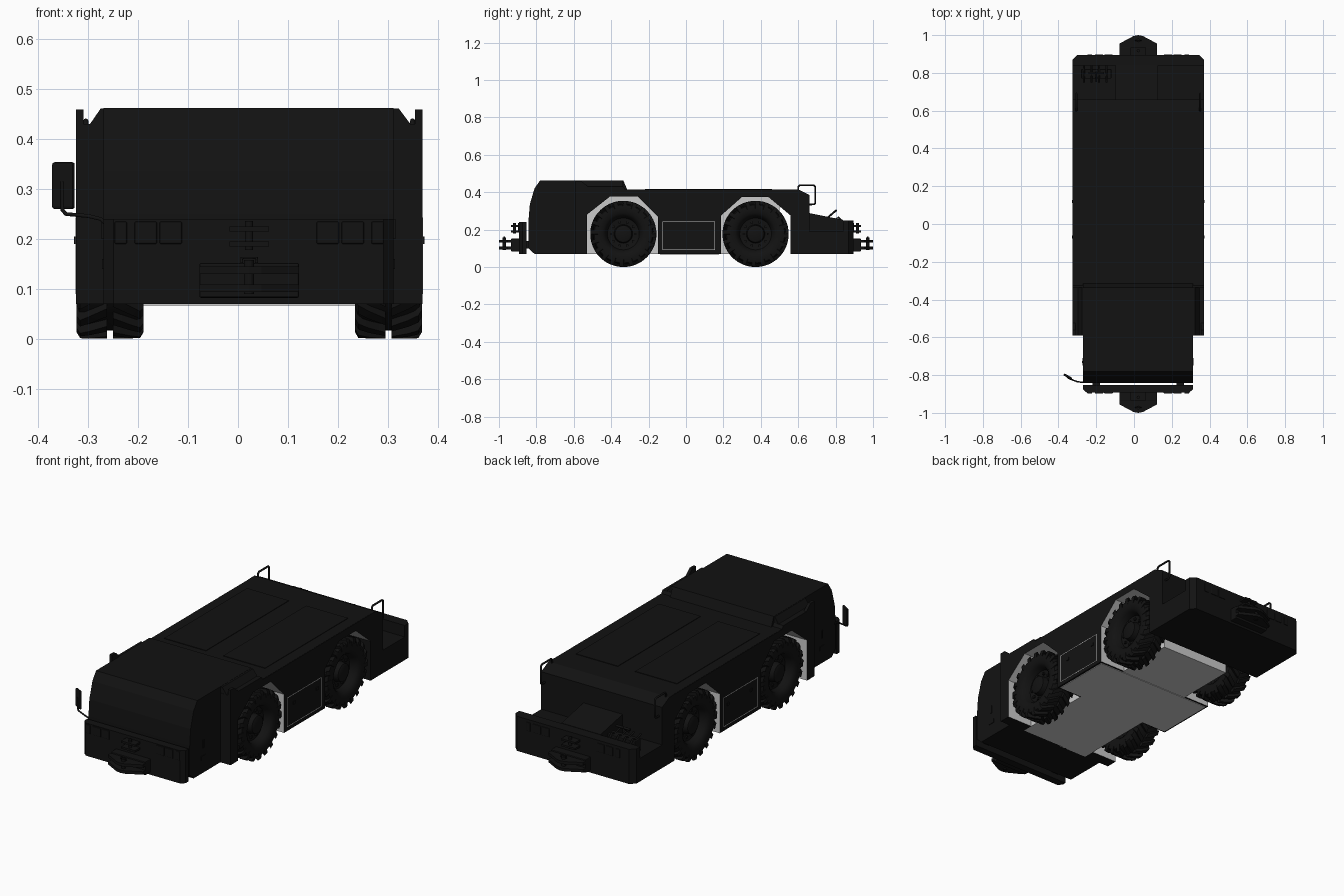
import bpy, bmesh, math
from mathutils import Vector

if "Cube" in bpy.data.objects:
    bpy.data.objects.remove(bpy.data.objects["Cube"])

C, W = 0.0225, 0.3475          # body centre line and half width
WHEELS = (-0.335, 0.372)       # axle positions
BLACK = bpy.data.materials.new("black_paint")
BLACK.diffuse_color = (0.006, 0.006, 0.006, 1)
BLACK.use_nodes = True
BLACK.node_tree.nodes["Principled BSDF"].inputs["Base Color"].default_value = BLACK.diffuse_color
GREY = bpy.data.materials.new("bare_grey")
GREY.diffuse_color = (0.6, 0.6, 0.6, 1)
GREY.use_nodes = True
GREY.node_tree.nodes["Principled BSDF"].inputs["Base Color"].default_value = GREY.diffuse_color


def finish(name, bm, mat=BLACK, smooth=False):
    bmesh.ops.recalc_face_normals(bm, faces=bm.faces)
    me = bpy.data.meshes.new(name)
    bm.to_mesh(me)
    bm.free()
    ob = bpy.data.objects.new(name, me)
    bpy.context.collection.objects.link(ob)
    if mat:
        me.materials.append(mat)
    if smooth:
        bpy.ops.object.select_all(action='DESELECT')
        bpy.context.view_layer.objects.active = ob
        ob.select_set(True)
        bpy.ops.object.shade_smooth_by_angle(angle=math.radians(35))
    return ob


def prism(name, pts, axis, a, b, mat=BLACK):
    """Extrude a 2D outline along an axis (outline uses the other two axes in order)."""
    bm = bmesh.new()
    def place(p, t):
        v = list(p)
        v.insert("xyz".index(axis), t)
        return v
    f = bm.faces.new([bm.verts.new(place(p, a)) for p in pts])
    ext = bmesh.ops.extrude_face_region(bm, geom=[f])
    off = Vector(place((0, 0), b - a))
    bmesh.ops.translate(bm, verts=[v for v in ext["geom"] if isinstance(v, bmesh.types.BMVert)], vec=off)
    return finish(name, bm, mat)


def box(name, x, y, z, mat=BLACK, bevel=0):
    x, y = sorted(x), sorted(y)
    ob = prism(name, [(x[0], y[0]), (x[1], y[0]), (x[1], y[1]), (x[0], y[1])], "z", z[0], z[1], mat)
    if bevel:
        m = ob.modifiers.new("bevel", "BEVEL")
        m.width, m.segments = bevel, 2
    return ob


def tube(name, pts, r, closed=False):
    cu = bpy.data.curves.new(name, "CURVE")
    cu.dimensions, cu.bevel_depth, cu.bevel_resolution = "3D", r, 2
    cu.use_fill_caps = True
    sp = cu.splines.new("POLY")
    sp.points.add(len(pts) - 1)
    for q, p in zip(sp.points, pts):
        q.co = (*p, 1)
    sp.use_cyclic_u = closed
    cu.materials.append(BLACK)
    ob = bpy.data.objects.new(name, cu)
    bpy.context.collection.objects.link(ob)
    return ob


def pin(name, x, y, z0, z1, r):
    pts = [(x + r * math.cos(i * math.pi / 8), y + r * math.sin(i * math.pi / 8)) for i in range(16)]
    return prism(name, pts, "z", z0, z1)


def lathe(bm, profile, n=48):
    """Revolve (x, radius) points about the x axis."""
    rings = [[bm.verts.new((x, r * math.cos(2 * math.pi * i / n), r * math.sin(2 * math.pi * i / n)))
              for i in range(n)] for x, r in profile]
    for a, b in zip(rings, rings[1:]):
        for i in range(n):
            bm.faces.new((a[i], a[i - 1], b[i - 1], b[i]))
    return rings


# Chassis core and floor between the wheels
box("chassis", (C - .20, C + .20), (-.59, .50), (.07, .40), GREY)
box("floor_plate", (C - W + .01, C + W - .01), (-.14, .177), (.067, .075), GREY)

# Side panels with octagonal wheel arches
side = [(-.59, .07), (-.53, .07), (-.53, .28), (-.405, .378), (-.26, .378), (-.15, .27), (-.15, .07),
        (.187, .07), (.187, .275), (.30, .375), (.44, .375), (.56, .275), (.56, .414), (-.325, .414),
        (-.335, .43), (-.59, .43)]
for s, label in ((-1, "left"), (1, "right")):
    ob = prism(label + "_side_panel", side, "x", C + s * W, C + s * .20)
    ob.data.materials.append(GREY)
    for p in ob.data.polygons:      # grey arch lining
        d = min(math.hypot(p.center.y - w, p.center.z - .178) for w in WHEELS)
        if abs(p.normal.x) < .5 and d < .23 and .1 < p.center.z < .4:
            p.material_index = 1
    # thin outline of the service hatch, with hinges
    xs = (C + s * (W - .002), C + s * (W + .001))
    for z in (.09, .24):
        box(label + "_hatch_trim", xs, (-.125, .155), (z, z + .003), GREY)
    for y in (-.125, .152):
        box(label + "_hatch_trim", xs, (y, y + .003), (.09, .243), GREY)
    for y in (-.07, .12):
        box(label + "_hatch_knob", (C + s * W, C + s * (W + .004)), (y - .008, y + .008), (.19, .205))
    # upright fin beside the cab
    prism(label + "_cab_fin", [(-.59, .40), (-.59, .46), (-.56, .46), (-.50, .41)], "x",
          C + s * W, C + s * (W - .015))
    # rear corner handrail
    x = C + s * (W - .02)
    tube(label + "_handrail", [(x, .60, .40), (x, .60, .43), (x, .607, .437), (x, .683, .437), (x, .691, .43),
                               (x, .691, .342), (x, .684, .335), (x, .65, .335)], .005)

# Deck with raised hatches
box("deck", (C - W + .002, C + W - .002), (-.33, .56), (.385, .415))
for x0, x1 in ((-.27, -.03), (.07, .31)):
    box("deck_hatch", (x0, x1), (-.22, .46), (.41, .418))

# Cab front and roof
cab = [(-.842, .10), (-.81, .07), (-.585, .07), (-.585, .40), (-.315, .40), (-.315, .415), (-.335, .463),
       (-.78, .463), (-.81, .42), (-.835, .335), (-.842, .25)]
prism("cab", cab, "x", -.27, .312)
prism("cab_shoulders", [(-.297, .42), (-.297, .43), (-.275, .462), (.322, .462), (.346, .43), (.346, .42)],
      "y", -.589, -.336)
for s, x in ((-1, -.27), (1, .312)):
    box("cab_step", (x, x + s * .003), (-.75, -.71), (.14, .16))
    box("cab_handle", (x, x + s * .004), (-.735, -.725), (.20, .24))

# Bumpers with chamfered corners: the front one stands clear of the cab
prism("front_bumper", [(-.27, -.852), (-.27, -.875), (-.25, -.893), (.292, -.893), (.312, -.875), (.312, -.852)],
      "z", .07, .24)
for x in (-.2, .245):
    box("bumper_bracket", (x - .02, x + .02), (-.855, -.83), (.10, .14))
prism("rear_bumper", [(C - W, .84), (C - W, .87), (C - W + .025, .895), (C + W - .025, .895), (C + W, .87),
                      (C + W, .84)], "z", .07, .25)

# Rear body with the low tray and sloping centre cover
prism("rear_body", [(.56, .07), (.85, .07), (.85, .19), (.66, .19), (.66, .385), (.60, .415), (.56, .415)],
      "x", C - W, C + W)
prism("rear_centre_cover", [(.65, .18), (.65, .29), (.70, .28), (.84, .252), (.84, .18)], "x", C - .12, C + .105)

# Hydraulic couplings in the tray
box("coupling_block", (-.28, -.12), (.77, .82), (.19, .255), bevel=.004)
for i in range(4):
    x = -.265 + i * .04
    tube("coupling_hose", [(x, .75, .265), (x, .79, .25), (x, .815, .265), (x, .84, .24)], .005)
tube("tray_lever", [(-.20, .755, .262), (-.20, .805, .305)], .005)
tube("tray_lever_grip", [(-.24, .80, .30), (-.16, .80, .30)], .006)

# Towing hitches and lamps at both ends
for s, label in ((-1, "front"), (1, "rear")):
    f = lambda y: s * y
    box(label + "_hitch_block", (C - .1, C + .1), (f(.86), f(.935)), (.082, .152), bevel=.004)
    jaw = [(C - .10, f(.88)), (C - .10, f(.955)), (C - .025, f(.995)), (C, f(1)), (C + .025, f(.995)),
           (C + .10, f(.955)), (C + .10, f(.88))]
    for z in (.094, .13):
        prism(label + "_hitch_jaw", jaw, "z", z, z + .015)
    pin(label + "_hitch_pin", C, f(.972), .09, .158, .01)
    tube(label + "_pin_handle", [(C - .015, f(.972), .152), (C - .015, f(.972), .162), (C + .015, f(.972), .162),
                                 (C + .015, f(.972), .152)], .003)
    for z in (.185, .215):
        box(label + "_upper_jaw", (C - .04, C + .04), (f(.88), f(.935)), (z, z + .01))
    pin(label + "_upper_pin", C, f(.917), .178, .236, .008)
    for m in (-1, 1):
        for a, b in ((.135, .18), (.185, .23), (.245, .27)):
            box(label + "_lamp", (C + m * a, C + m * b), (f(.88), f(.898)), (.19, .235), bevel=.003)

# Wing mirror on its bent arm
mir = box("mirror", (-.025, .025), (-.006, .006), (-.047, .047), bevel=.005)
mir.location, mir.rotation_euler = (-.35, -.808, .307), (0, 0, math.radians(-30))
tube("mirror_arm", [(-.352, -.812, .315), (-.352, -.812, .258), (-.345, -.818, .25), (-.30, -.835, .246),
                    (-.275, -.838, .24), (-.26, -.838, .225)], .004)

# Wheel: tyre, chevron lugs, dished rim and hub
bm = bmesh.new()
lathe(bm, [(-.05, .095), (-.062, .11), (-.066, .135), (-.062, .155), (-.052, .161), (.052, .161),
           (.062, .155), (.066, .135), (.062, .11), (.05, .095), (.02, .085), (.015, .05), (.045, .045),
           (.05, .035), (.05, .001)])
N = 20
for side_sign in (-1, 1):
    for i in range(N):
        a0 = 2 * math.pi * (i + (.5 if side_sign > 0 else 0)) / N
        loops = []
        for x, da, lo, hi in ((.006, 0, .155, .177), (.04, .12, .155, .177), (.06, .2, .15, .176), (.067, .22, .135, .164)):
            loops.append([bm.verts.new((side_sign * x, r * math.sin(a0 + da + t), r * math.cos(a0 + da + t)))
                          for t, r in ((-.075, lo), (-.065, hi), (.065, hi), (.075, lo))])
        for p, q in zip(loops, loops[1:]):
            for k in range(4):
                bm.faces.new((p[k], p[k - 1], q[k - 1], q[k]))
        bm.faces.new(loops[0])
        bm.faces.new(loops[-1])
for i in range(10):                # wheel nuts
    a = 2 * math.pi * i / 10
    nut = bmesh.ops.create_cube(bm, size=.012)["verts"]
    bmesh.ops.translate(bm, verts=nut, vec=(.02, .066 * math.cos(a), .066 * math.sin(a)))
wheel = finish("wheel", bm, BLACK, smooth=True)
bpy.context.collection.objects.unlink(wheel)
for y, end in zip(WHEELS, ("front", "rear")):
    for s, label in ((-1, "left"), (1, "right")):
        ob = bpy.data.objects.new(f"{end}_{label}_wheel", wheel.data)
        ob.location = (C + s * .279, y, .177)
        ob.rotation_euler.z = 0 if s > 0 else math.pi
        bpy.context.collection.objects.link(ob)
    tube(end + "_axle", [(C - .24, y, .177), (C + .24, y, .177)], .03)
bpy.data.objects.remove(wheel)
